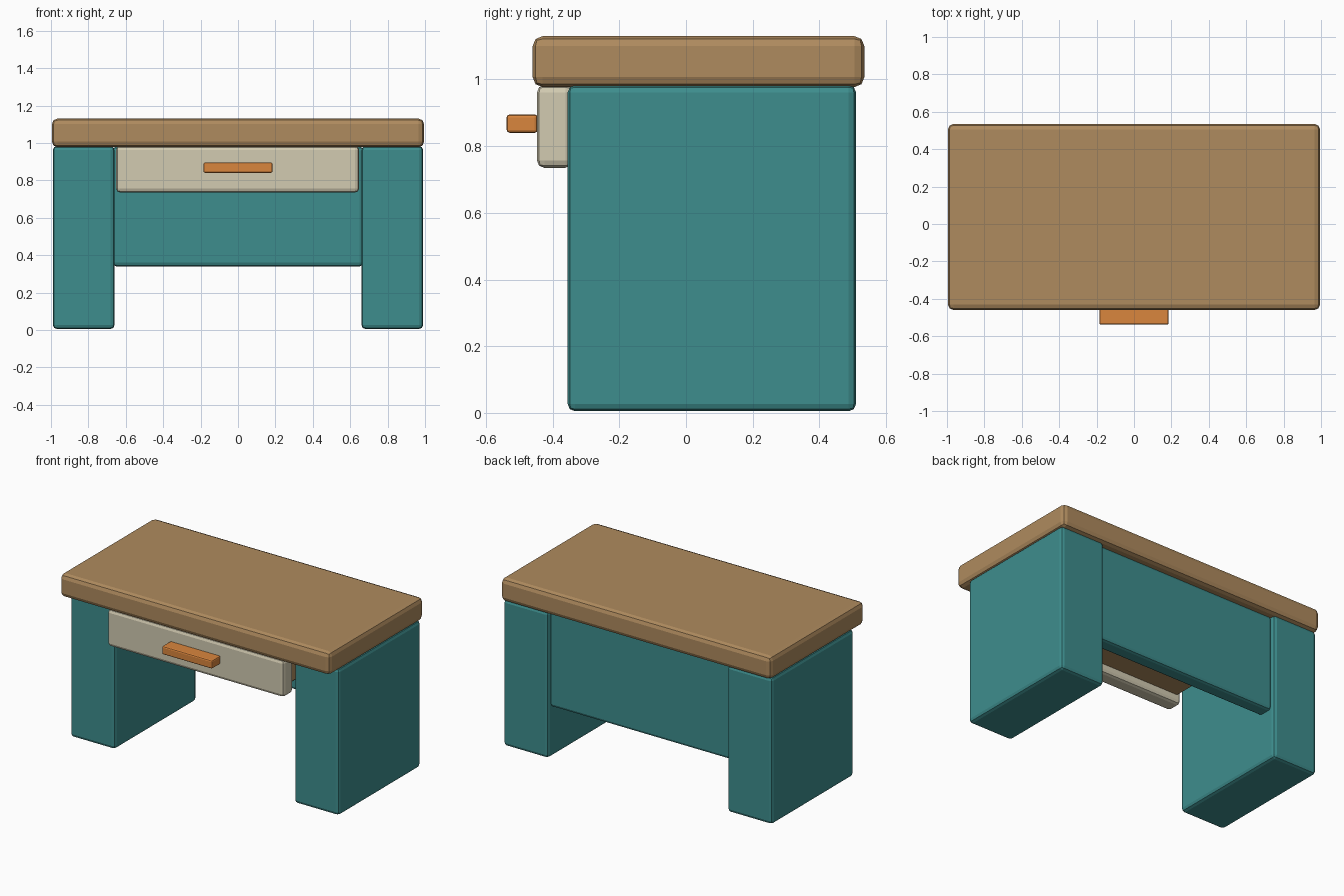
import bpy

if "Cube" in bpy.data.objects:
    bpy.data.objects.remove(bpy.data.objects["Cube"])


def material(name, rgb):
    m = bpy.data.materials.new(name)
    m.diffuse_color = [c ** 2.2 for c in rgb] + [1]
    m.use_nodes = True
    m.node_tree.nodes["Principled BSDF"].inputs["Base Color"].default_value = m.diffuse_color
    return m


WOOD = material("wood", (0.68, 0.54, 0.37))
TEAL = material("teal_paint", (0.25, 0.55, 0.55))
CREAM = material("cream_paint", (0.82, 0.79, 0.69))
ORANGE = material("orange_handle", (0.85, 0.52, 0.25))


def box(name, xs, ys, zs, mat, bevel, segments=2):
    """Bevelled box given by its extents on each axis."""
    lo, hi = zip(xs, ys, zs)
    bpy.ops.mesh.primitive_cube_add(size=1, location=[(a + b) / 2 for a, b in zip(lo, hi)])
    ob = bpy.context.object
    ob.name = name
    ob.scale = [b - a for a, b in zip(lo, hi)]
    bpy.ops.object.transform_apply(location=False, rotation=False, scale=True)
    mod = ob.modifiers.new("bevel", "BEVEL")
    mod.width = bevel
    mod.segments = segments
    ob.data.materials.append(mat)
    return ob


# Thick wooden top
box("desk_top", (-0.995, 0.995), (-0.46, 0.535), (0.977, 1.13), WOOD, 0.03)

# Slab legs on both sides
for side, s in (("left", -1), ("right", 1)):
    box(side + "_leg", sorted((s * 0.66, s * 0.99)), (-0.355, 0.51), (0.005, 0.983), TEAL, 0.022)

# Back panel between the legs
box("back_panel", (-0.67, 0.67), (0.38, 0.48), (0.34, 0.98), TEAL, 0.02)

# Drawer: front, hidden wooden box and handle
box("drawer_front", (-0.652, 0.648), (-0.447, -0.34), (0.735, 0.983), CREAM, 0.022)
box("drawer_box", (-0.63, 0.63), (-0.36, 0.30), (0.79, 0.98), WOOD, 0.01, 1)
box("drawer_handle", (-0.185, 0.185), (-0.538, -0.445), (0.84, 0.895), ORANGE, 0.009)
